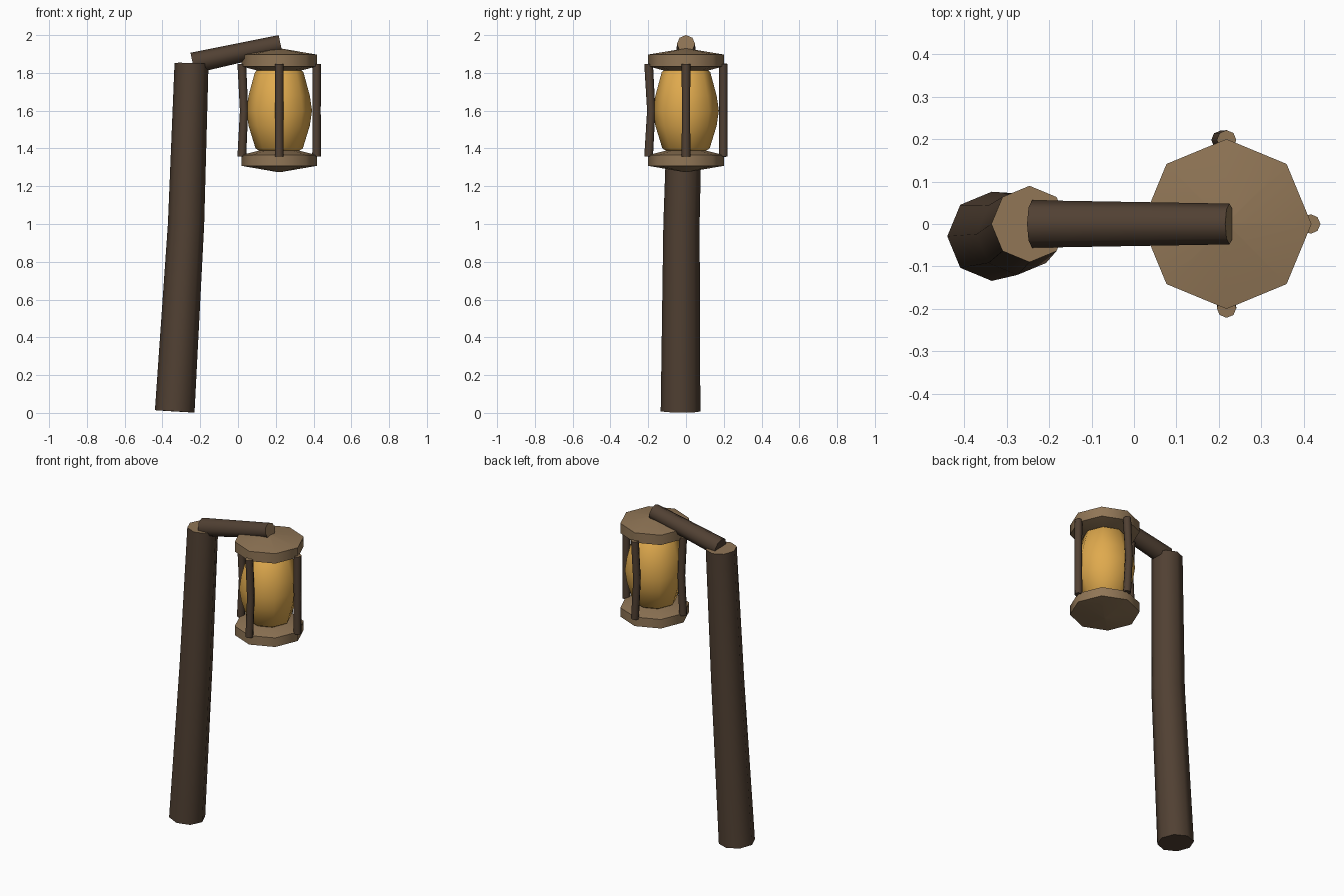
import bpy, bmesh, math
from mathutils import Vector

if "Cube" in bpy.data.objects:
    bpy.data.objects.remove(bpy.data.objects["Cube"])


def material(name, rgb):
    m = bpy.data.materials.new(name)
    m.diffuse_color = (*rgb, 1)
    m.use_nodes = True
    m.node_tree.nodes["Principled BSDF"].inputs["Base Color"].default_value = m.diffuse_color
    return m


DARK = material("dark wood", (0.082, 0.052, 0.033))
LIGHT = material("light wood", (0.28, 0.18, 0.093))
GLOW = material("amber glass", (0.74, 0.40, 0.075))
N = 8
CX = 0.218  # lantern axis


def finish(bm, name, mats):
    me = bpy.data.meshes.new(name)
    bm.to_mesh(me)
    bm.free()
    ob = bpy.data.objects.new(name, me)
    bpy.context.collection.objects.link(ob)
    for m in mats:
        me.materials.append(m)
    bpy.ops.object.select_all(action='DESELECT')
    ob.select_set(True)
    bpy.context.view_layer.objects.active = ob
    bpy.ops.object.shade_smooth_by_angle(angle=math.radians(50))
    return ob


def tube(name, pts, radii, mats, start_mat=0, end_mat=0):
    """Eight-sided tube along a path, with its own material on each end."""
    bm = bmesh.new()
    pts = [Vector(p) for p in pts]
    rings = []
    for i, (p, r) in enumerate(zip(pts, radii)):
        t = (pts[min(i + 1, len(pts) - 1)] - pts[max(i - 1, 0)]).normalized()
        u = Vector((0, 1, 0)).cross(t).normalized()
        v = t.cross(u)
        rings.append([bm.verts.new(p + r * (u * math.cos(a) + v * math.sin(a)))
                      for a in (2 * math.pi * k / N for k in range(N))])
    for a, b in zip(rings, rings[1:]):
        for k in range(N):
            j = (k + 1) % N
            bm.faces.new((a[k], a[j], b[j], b[k]))
    bm.faces.new(rings[0][::-1]).material_index = start_mat
    bm.faces.new(rings[-1]).material_index = end_mat
    return finish(bm, name, mats)


def turned(name, profile, mat):
    """Eight-sided turned shape on the lantern axis, from (radius, z) points."""
    return tube(name, [(CX, 0, z) for r, z in profile],
                [r for r, z in profile], [mat])


WOOD = [DARK, LIGHT]

# Leaning post and the arm resting on it
tube("post", [(-0.335, -0.029, 0.008), (-0.275, -0.024, 1.0), (-0.246, 0, 1.85)],
     [0.105, 0.096, 0.09], WOOD, 0, 1)
tube("arm", [(-0.24, 0, 1.852), (0.225, 0, 1.953)], [0.056, 0.048], WOOD, 0, 1)

# Lantern body
turned("lantern_roof", [(0.10, 1.808), (0.2, 1.835), (0.2, 1.897), (0.004, 1.93)], LIGHT)
turned("lantern_base", [(0.004, 1.274), (0.2, 1.308), (0.2, 1.365), (0.10, 1.39)], LIGHT)
turned("lantern_glass", [(0.10, 1.385), (0.125, 1.40), (0.162, 1.52), (0.174, 1.60),
                         (0.162, 1.68), (0.128, 1.805), (0.10, 1.825)], GLOW)

# Four slightly crooked rods: direction, and the sideways bend at mid height
rods = {"rod_right": ((1, 0), (0, 0)), "rod_left": ((-1, 0), (0.012, 0)),
        "rod_front": ((0, -1), (0, 0.014)), "rod_back": ((0, 1), (-0.014, 0))}
for name, ((dx, dy), (bx, by)) in rods.items():
    x, y = CX + 0.198 * dx, 0.198 * dy
    tube(name, [(x, y, 1.357), (x + bx, y + by, 1.60), (x, y, 1.848)],
         [0.023, 0.022, 0.023], WOOD, 0, 1)
